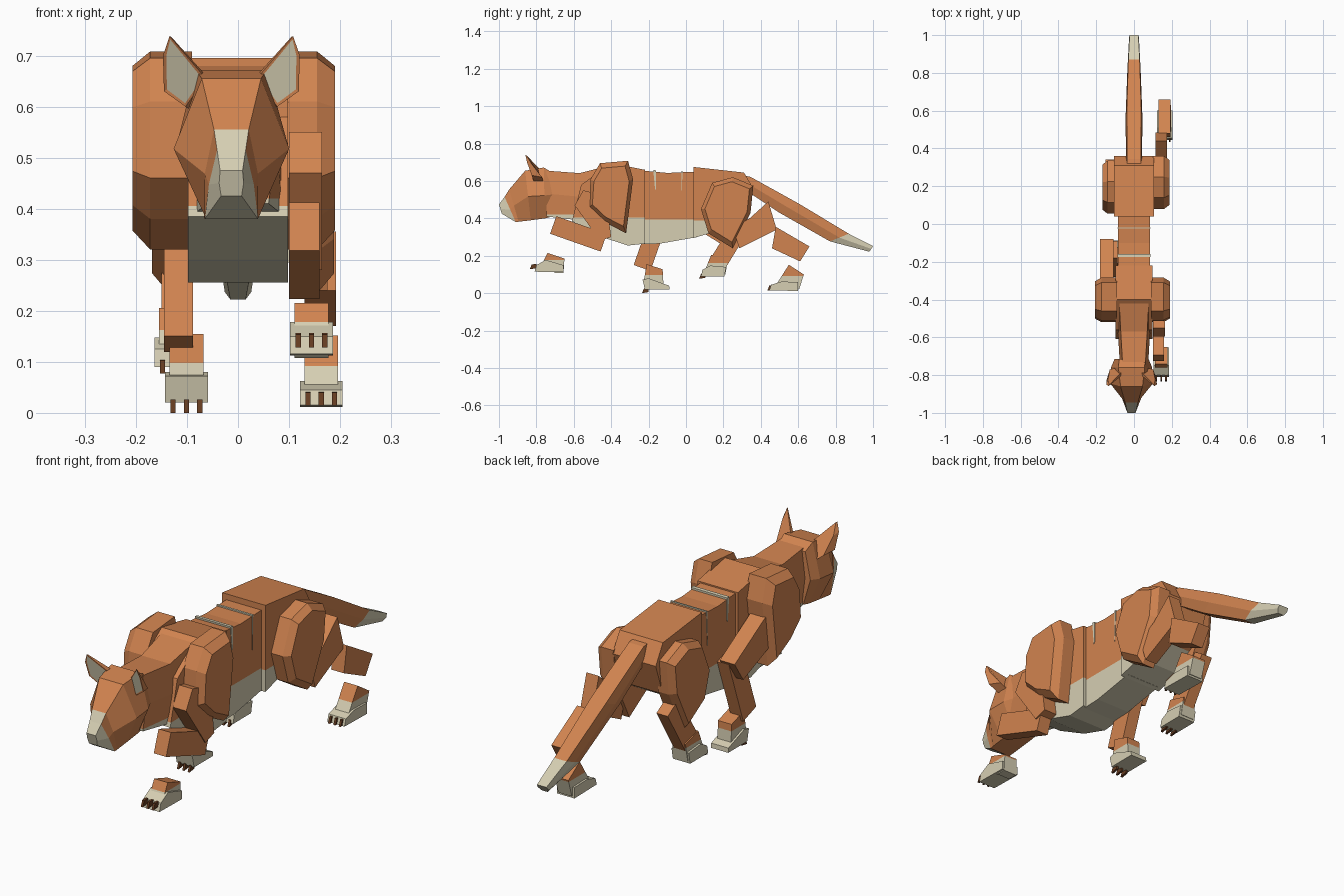
import bpy, bmesh, math
from mathutils import Vector
from mathutils.bvhtree import BVHTree

cube = bpy.data.objects.get("Cube")
if cube:
    bpy.data.objects.remove(cube)


def material(name, rgb):
    m = bpy.data.materials.new(name)
    m.use_nodes = True
    m.diffuse_color = (*rgb, 1)
    m.node_tree.nodes["Principled BSDF"].inputs["Base Color"].default_value = (*rgb, 1)
    return m


FUR = material("orange fur", (0.64, 0.23, 0.08))
CREAM = material("cream fur", (0.67, 0.62, 0.45))
CLAW = material("brown claw", (0.13, 0.045, 0.015))
EYE = material("dark eye", (0.015, 0.015, 0.02))


def finish(name, bm, mats=(FUR, CREAM), cut=None):
    """Turn a bmesh into an object; faces below the cut height get the second colour."""
    bmesh.ops.recalc_face_normals(bm, faces=bm.faces)
    if cut is not None:
        bmesh.ops.bisect_plane(bm, geom=bm.verts[:] + bm.edges[:] + bm.faces[:],
                               plane_co=(0, 0, cut), plane_no=(0, 0, 1))
        for f in bm.faces:
            f.material_index = int(f.calc_center_median().z < cut)
    me = bpy.data.meshes.new(name)
    bm.to_mesh(me)
    ob = bpy.data.objects.new(name, me)
    for m in mats:
        me.materials.append(m)
    bpy.context.collection.objects.link(ob)
    return ob


def skin(rings):
    """Join rings of equal length into a closed body."""
    bm = bmesh.new()
    vs = [[bm.verts.new(p) for p in r] for r in rings]
    n = len(vs[0])
    for a, b in zip(vs, vs[1:]):
        for i in range(n):
            j = (i + 1) % n
            bm.faces.new((a[i], a[j], b[j], b[i]))
    bm.faces.new(vs[0])
    bm.faces.new(vs[-1])
    return bm


def slab(name, profile, layers, mats=(FUR, CREAM), cut=None):
    """Side profile (y, z) stacked along x; each layer is (x, scale)."""
    cy = sum(p[0] for p in profile) / len(profile)
    cz = sum(p[1] for p in profile) / len(profile)
    rings = [[(x, cy + (y - cy) * s, cz + (z - cz) * s) for y, z in profile]
             for x, s in layers]
    return finish(name, skin(rings), mats, cut)


def bar(name, a, b, width, x0, x1):
    """Straight limb segment between two (y, z) points."""
    a, b = Vector(a), Vector(b)
    d = (b - a).normalized() * width / 2
    n = Vector((-d.y, d.x))
    return slab(name, [a + n, b + n, b - n, a - n], [(x0, 1), (x1, 1)])


def hexring(yt, zt, yb, zb, wt, wm, wb, mid=0.5, cx=0):
    """Six-sided section leaning from (yt, zt) at the top to (yb, zb) below."""
    ym, zm = yt + (yb - yt) * mid, zt + (zb - zt) * mid
    half = [(wt, yt, zt), (wm, ym, zm), (wb, yb, zb)]
    return [(cx + w, y, z) for w, y, z in half] + [(cx - w, y, z) for w, y, z in reversed(half)]


# Trunk
slab("chest", [(-.40, .695), (-.22, .66), (-.22, .265), (-.31, .255), (-.45, .30),
               (-.61, .385), (-.56, .58)], [(-.098, 1), (.098, 1)], cut=.405)
slab("waist", [(-.23, .655), (-.1, .643), (.06, .65), (.06, .30), (-.14, .265), (-.23, .262)],
     [(-.085, 1), (.085, 1)], cut=.395)
slab("hips", [(.04, .675), (.31, .645), (.36, .56), (.31, .42), (.16, .33), (.04, .295)],
     [(-.105, 1), (.105, 1)], cut=.39)
slab("back_seam", [(-.175, .658), (-.16, .657), (-.16, .56), (-.165, .55)],
     [(-.087, 1), (.087, 1)], (CREAM,))
slab("flank_seam", [(-.025, .652), (-.018, .653), (-.025, .5)], [(-.087, 1), (.087, 1)], (CREAM,))
finish("neck", skin([hexring(-.745, .655, -.745, .41, .06, .075, .06),
                     hexring(-.57, .642, -.57, .39, .07, .085, .085),
                     hexring(-.38, .69, -.42, .38, .08, .09, .09)]), cut=.42)

# Tail with a pale tip
bm = skin([hexring(.20, .65, .25, .56, .035, .038, .03),
           hexring(.345, .622, .35, .53, .036, .042, .03),
           hexring(.61, .475, .50, .43, .038, .045, .03),
           hexring(.87, .318, .77, .277, .03, .035, .025),
           hexring(1.0, .252, .98, .222, .023, .026, .015)])
for f in bm.faces:
    f.material_index = int(f.calc_center_median().y > .78)
finish("tail", bm)

# Head with a pale muzzle
CX = -.013
bm = skin([hexring(-.715, .645, -.715, .41, .065, .09, .055, cx=CX),
           hexring(-.76, .672, -.755, .40, .07, .108, .055, .55, CX),
           hexring(-.86, .655, -.83, .39, .058, .113, .054, .52, CX),
           hexring(-.945, .555, -.895, .382, .034, .052, .053, .5, CX),
           hexring(-.97, .515, -.91, .38, .028, .044, .052, .5, CX),
           hexring(-1.0, .475, -.985, .425, .022, .024, .02, .5, CX)])
muzzle = {f for f in bm.faces if f.calc_center_median().y < -.945}
for f in bm.faces:
    f.material_index = int(f in muzzle)
tree = BVHTree.FromBMesh(bm)
finish("head", bm)


def plate(name, x, z, w, h, tilt, lift, mat):
    """Thin diamond-like plate laid on the face."""
    loc, normal, _, _ = tree.ray_cast(Vector((x, -2, z)), Vector((0, 1, 0)))
    if normal.y > 0:
        normal = -normal
    u = Vector((0, 0, 1)).cross(normal).normalized()
    v = normal.cross(u)
    rim = [(-1, 0), (-.45, .9), (.45, .9), (1, 0), (.45, -.9), (-.45, -.9)]
    c, s = math.cos(tilt), math.sin(tilt)
    rings = [[loc + normal * k + u * (a * w * c - b * h * s) + v * (a * w * s + b * h * c)
              for a, b in rim] for k in (-.002, lift)]
    finish(name, skin(rings), (mat,))


# Eyes and ears, one pair per side
for side, label in ((1, "left"), (-1, "right")):
    plate(label + "_eye_rim", CX + side * .077, .533, .027, .015, side * .35, .003, CREAM)
    plate(label + "_eye", CX + side * .077, .533, .021, .016, side * .35, .005, EYE)
    front = [(.05, -.80, .655), (.121, -.858, .738), (.134, -.85, .70),
             (.132, -.825, .63), (.09, -.815, .60)]
    back = [(.04, -.77, .65), (.118, -.852, .737), (.125, -.825, .69),
            (.115, -.77, .62), (.075, -.76, .59)]
    bm = skin([[(CX + side * x, y, z) for x, y, z in r] for r in (front, back)])
    bm.normal_update()
    bm.faces.ensure_lookup_table()
    inner = bm.faces[-2]
    bmesh.ops.recalc_face_normals(bm, faces=bm.faces)
    bmesh.ops.inset_region(bm, faces=[inner], thickness=.007)
    inner.material_index = 1
    finish(label + "_ear", bm)

# Shoulders and thighs
SHOULDER = [(-.46, .695), (-.31, .708), (-.283, .61), (-.32, .32), (-.435, .38),
            (-.52, .46), (-.51, .61)]
THIGH = [(.08, .45), (.14, .59), (.25, .62), (.36, .575), (.345, .43), (.25, .24), (.12, .32)]
slab("left_shoulder", SHOULDER, [(.09, 1), (.155, 1), (.19, .83)])
slab("right_shoulder", SHOULDER, [(-.09, 1), (-.172, 1), (-.207, .83)])
slab("left_thigh", THIGH, [(.1, 1), (.16, 1), (.188, .85)])
slab("right_thigh", [(y - .025, z) for y, z in THIGH], [(-.09, 1), (-.14, 1), (-.168, .85)])

# Front legs
slab("left_upper_arm", [(-.595, .47), (-.55, .55), (-.43, .52), (-.40, .30), (-.46, .28)],
     [(.1, 1), (.165, 1)])
bar("left_forearm", (-.71, .365), (-.44, .27), .1, .1, .16)
slab("right_upper_arm", [(-.37, .425), (-.14, .33), (-.08, .42), (-.3, .55)],
     [(-.18, 1), (-.108, 1)])
bar("right_forearm", (-.235, .135), (-.135, .42), .095, -.145, -.088)

# Hind legs
slab("left_shin", [(.44, .49), (.485, .34), (.285, .24), (.25, .35), (.34, .40)],
     [(.115, 1), (.175, 1)])
slab("left_hock", [(.48, .355), (.66, .25), (.61, .17), (.46, .24)], [(.13, 1), (.192, 1)])
bar("right_shin", (.30, .37), (.165, .15), .095, -.15, -.095)


def foot(name, xc, pad, ankle, cut, claw_y, claw_z):
    """Pale pad, two-tone ankle and three claws."""
    slab(name + "_pad", pad, [(xc - .042, 1), (xc + .042, 1)], (CREAM,))
    slab(name + "_ankle", ankle, [(xc - .033, 1), (xc + .033, 1)], cut=cut)
    for i in (-1, 0, 1):
        x = xc + i * .026
        slab(f"{name}_claw_{i + 2}",
             [(claw_y, claw_z), (claw_y + .01, claw_z + .026), (claw_y + .035, claw_z + .028),
              (claw_y + .035, claw_z + .006)], [(x - .005, 1), (x + .005, 1)], (CLAW,))


foot("left_front_foot", .144,
     [(-.81, .115), (-.80, .15), (-.75, .178), (-.655, .15), (-.655, .112)],
     [(-.765, .165), (-.74, .215), (-.65, .185), (-.655, .108), (-.70, .108)], .178, -.835, .128)
foot("right_front_foot", -.101,
     [(-.22, .02), (-.232, .072), (-.20, .08), (-.09, .04), (-.088, .02)],
     [(-.225, .07), (-.21, .155), (-.125, .128), (-.12, .04)], .098, -.235, 0)
foot("left_hind_foot", .163,
     [(.445, .015), (.455, .045), (.51, .062), (.60, .06), (.60, .012)],
     [(.485, .05), (.55, .152), (.63, .1), (.605, .02)], .092, .435, .014)
foot("right_hind_foot", -.122,
     [(.08, .09), (.088, .125), (.13, .148), (.215, .14), (.205, .09)],
     [(.10, .12), (.135, .205), (.225, .18), (.21, .1)], .162, .07, .077)
